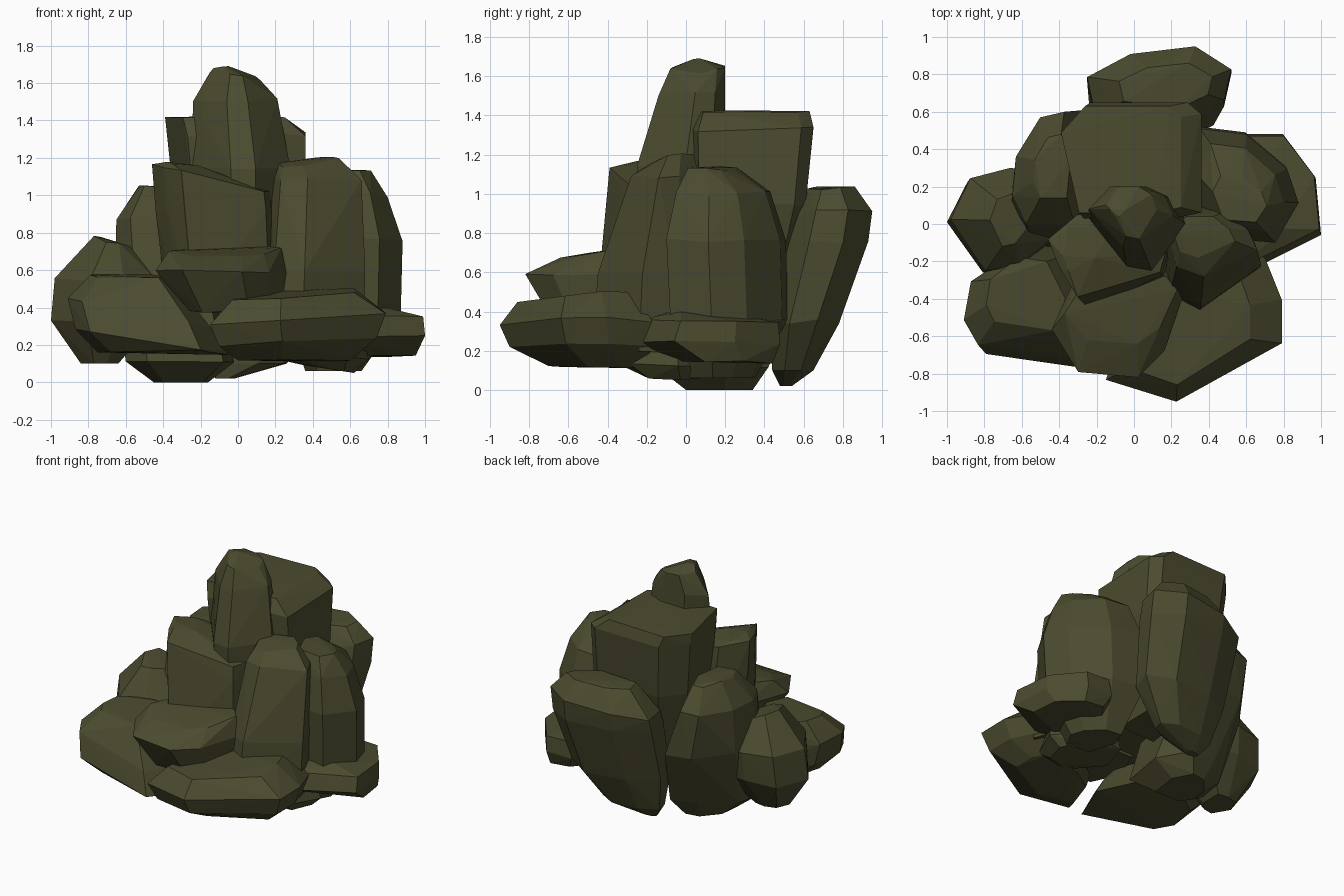
import bpy
import bmesh
import random

cube = bpy.data.objects.get("Cube")
if cube:
    bpy.data.objects.remove(cube, do_unlink=True)

random.seed(4)

# Single mossy stone colour
STONE = (0.072, 0.071, 0.029, 1.0)
stone = bpy.data.materials.new("mossy_stone")
stone.use_nodes = True
stone.diffuse_color = STONE
shader = stone.node_tree.nodes["Principled BSDF"]
shader.inputs["Base Color"].default_value = STONE
shader.inputs["Roughness"].default_value = 1.0


def ring(z, x_span, y_span, rise_x=0, rise_y=0):
    """One cross-section: its height, its extents and its tilt."""
    return z, x_span, y_span, rise_x, rise_y


def rock(name, outline, *rings):
    """Stretch a unit outline over each ring and wrap the rings in a faceted hull."""
    bm = bmesh.new()
    for z, (x_min, x_max), (y_min, y_max), rise_x, rise_y in rings:
        for u, v in outline:
            x = x_min + (x_max - x_min) * (u + 1) / 2
            y = y_min + (y_max - y_min) * (v + 1) / 2
            wobble = random.uniform(-0.012, 0.012) if z > 0.1 else 0
            bm.verts.new((x, y, z + rise_x * u + rise_y * v + wobble))
    hull = bmesh.ops.convex_hull(bm, input=bm.verts)
    spare = set(hull["geom_interior"]) | set(hull["geom_unused"])
    spare = [item for item in spare if isinstance(item, bmesh.types.BMVert)]
    bmesh.ops.delete(bm, geom=spare, context="VERTS")
    bmesh.ops.recalc_face_normals(bm, faces=bm.faces)
    mesh = bpy.data.meshes.new(name)
    bm.to_mesh(mesh)
    bm.free()
    mesh.materials.append(stone)
    obj = bpy.data.objects.new(name, mesh)
    bpy.context.scene.collection.objects.link(obj)
    return obj


# Tall central stones
rock("summit_spire",
     [(-1, .3), (-.5, 1), (.3, 1), (.8, .7), (1, .1), (.3, -1), (-.2, -.9)],
     ring(z=.6, x_span=(-.2, .25), y_span=(-.24, .2)),
     ring(z=1.15, x_span=(-.25, .28), y_span=(-.25, .2)),
     ring(z=1.51, x_span=(-.24, .21), y_span=(-.14, .2)),
     ring(z=1.64, x_span=(-.15, .12), y_span=(-.08, .2), rise_x=-.015),
     ring(z=1.68, x_span=(-.13, -.05), y_span=(.04, .1)))

rock("back_block",
     [(-1, .5), (-.6, 1), (.8, 1), (1, .8), (1, -.9), (.6, -1), (-.7, -1)],
     ring(z=.3, x_span=(-.2, .2), y_span=(.1, .45)),
     ring(z=.95, x_span=(-.34, .36), y_span=(.04, .61)),
     ring(z=1.33, x_span=(-.38, .36), y_span=(.03, .65), rise_y=.01),
     ring(z=1.42, x_span=(-.39, .25), y_span=(.06, .63)))

rock("middle_block",
     [(-1, .4), (-.8, -.3), (-.5, -1), (.9, -.4), (1, .1), (.2, 1), (-.5, 1)],
     ring(z=.4, x_span=(-.38, .2), y_span=(-.46, .1)),
     ring(z=.92, x_span=(-.44, .18), y_span=(-.41, .05)),
     ring(z=1.09, x_span=(-.46, .17), y_span=(-.39, .05), rise_x=-.065),
     ring(z=1.16, x_span=(-.4, -.2), y_span=(-.25, -.02), rise_x=-.01))

# Upright stones around the sides
rock("right_back_stone",
     [(-1, -.5), (-.9, .2), (-.2, .9), (.5, 1), (1, .2), (.8, -1), (-.6, -1)],
     ring(z=.0, x_span=(-.45, -.16), y_span=(.0, .34)),
     ring(z=.12, x_span=(-.6, -.02), y_span=(-.14, .42)),
     ring(z=.55, x_span=(-.66, -.12), y_span=(-.08, .61)),
     ring(z=.88, x_span=(-.65, -.28), y_span=(.0, .6)),
     ring(z=1.04, x_span=(-.54, -.34), y_span=(.14, .48)))

rock("left_front_pillar",
     [(-1, .2), (-.6, 1), (.3, 1), (.8, .4), (1, -.2), (-.2, -1), (-.8, -.7)],
     ring(z=.2, x_span=(.12, .67), y_span=(-.48, .12)),
     ring(z=.6, x_span=(.14, .68), y_span=(-.45, .12)),
     ring(z=1.08, x_span=(.18, .66), y_span=(-.28, .07)),
     ring(z=1.18, x_span=(.21, .54), y_span=(-.18, .04), rise_x=.02, rise_y=.01))

rock("left_back_pillar",
     [(-1, .3), (-.7, 1), (.1, .9), (.8, .3), (1, -.3), (.6, -1), (-.6, -.9)],
     ring(z=.06, x_span=(.36, .66), y_span=(.02, .35)),
     ring(z=.35, x_span=(.26, .87), y_span=(-.08, .52)),
     ring(z=.76, x_span=(.26, .88), y_span=(-.1, .51)),
     ring(z=1.0, x_span=(.34, .8), y_span=(-.05, .43)),
     ring(z=1.13, x_span=(.42, .71), y_span=(.01, .26)))

rock("back_leaning_stone",
     [(-1, .2), (-.4, .8), (.5, 1), (1, .4), (.9, -.4), (.3, -1), (-.9, -.7)],
     ring(z=.02, x_span=(-.12, -.02), y_span=(.48, .54)),
     ring(z=.1, x_span=(-.18, .26), y_span=(.44, .65)),
     ring(z=.35, x_span=(-.24, .46), y_span=(.42, .78)),
     ring(z=.75, x_span=(-.25, .52), y_span=(.5, .93)),
     ring(z=.89, x_span=(-.25, .52), y_span=(.54, .95), rise_x=.03),
     ring(z=1.03, x_span=(-.08, .42), y_span=(.62, .86)))

rock("right_boulder",
     [(-1, .0), (-.6, .8), (.2, 1), (1, .9), (1, -.4), (.4, -.9), (-.3, -1)],
     ring(z=.1, x_span=(-.84, -.64), y_span=(-.12, .12)),
     ring(z=.33, x_span=(-1, -.45), y_span=(-.26, .28)),
     ring(z=.55, x_span=(-.98, -.45), y_span=(-.25, .3)),
     ring(z=.75, x_span=(-.77, -.58), y_span=(-.12, .16), rise_x=-.03))

# Low slabs spreading forward
rock("middle_ledge",
     [(-1, -.1), (-.6, 1), (.8, 1), (1, .6), (.7, -.5), (.3, -1), (-.6, -.9)],
     ring(z=.38, x_span=(-.3, .25), y_span=(-.7, -.25)),
     ring(z=.59, x_span=(-.44, .27), y_span=(-.82, -.25)),
     ring(z=.7, x_span=(-.37, .23), y_span=(-.64, -.28), rise_y=.03))

rock("right_front_slab",
     [(-1, -.3), (-.8, -.75), (.7, -1), (1, -.2), (.5, .9), (-.2, 1), (-.9, .4)],
     ring(z=.16, x_span=(-.75, -.05), y_span=(-.68, -.1), rise_x=-.01),
     ring(z=.22, x_span=(-.87, -.08), y_span=(-.78, -.1), rise_x=-.06),
     ring(z=.37, x_span=(-.91, -.15), y_span=(-.72, -.13), rise_x=-.07),
     ring(z=.57, x_span=(-.79, -.36), y_span=(-.57, -.18)))

rock("front_slab",
     [(-1, -.7), (-.2, -1), (1, -.2), (1, .4), (.8, 1), (-.2, .6), (-.8, .1)],
     ring(z=.12, x_span=(.0, .6), y_span=(-.7, -.2)),
     ring(z=.22, x_span=(-.1, .74), y_span=(-.9, -.18), rise_x=.02),
     ring(z=.33, x_span=(-.15, .79), y_span=(-.95, -.17), rise_x=.03),
     ring(z=.47, x_span=(-.03, .62), y_span=(-.86, -.25), rise_x=.01, rise_y=.03))

rock("left_low_slab",
     [(-.6, -1), (1, -.4), (.9, .4), (.3, 1), (-.4, 1), (-1, .2)],
     ring(z=.14, x_span=(.5, .95), y_span=(-.05, .44)),
     ring(z=.24, x_span=(.42, 1), y_span=(-.29, .48)),
     ring(z=.35, x_span=(.45, .99), y_span=(-.24, .47), rise_x=-.01),
     ring(z=.4, x_span=(.55, .8), y_span=(-.1, .15)))

# Small stone supporting the underside
rock("under_stone",
     [(-1, -.2), (-.3, -1), (.6, -.8), (1, .2), (.4, 1), (-.7, .8)],
     ring(z=.07, x_span=(.36, .62), y_span=(-.22, .1), rise_x=-.02),
     ring(z=.13, x_span=(.12, .7), y_span=(-.34, .16), rise_x=-.01),
     ring(z=.3, x_span=(.15, .65), y_span=(-.3, .12)))
